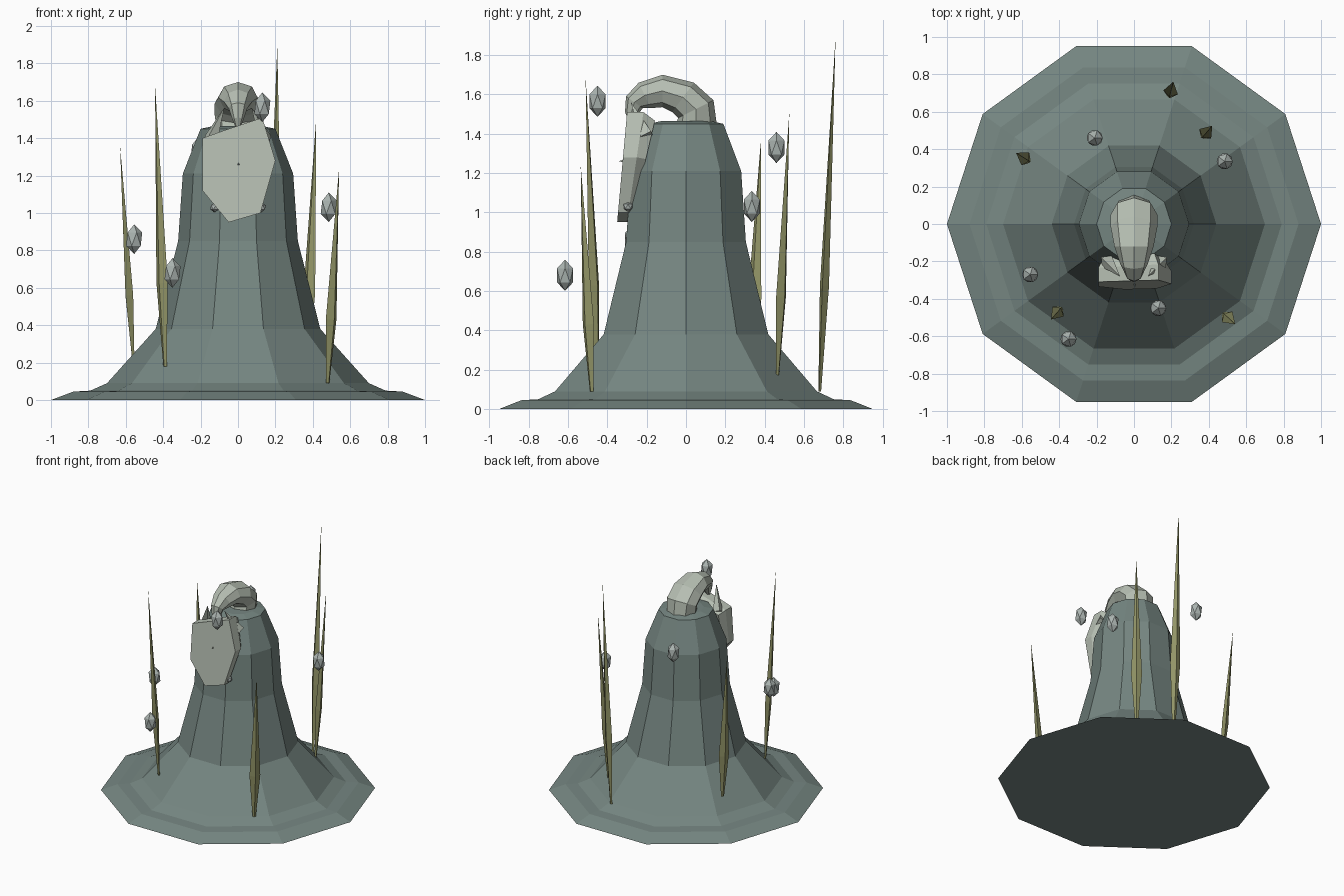
import bpy, bmesh, math
from mathutils import Vector

if "Cube" in bpy.data.objects:
    bpy.data.objects.remove(bpy.data.objects["Cube"])


def material(name, rgb):
    m = bpy.data.materials.new(name)
    m.diffuse_color = (*rgb, 1)
    m.use_nodes = True
    m.node_tree.nodes["Principled BSDF"].inputs["Base Color"].default_value = m.diffuse_color
    return m


STONE = material("grey_green", (0.18, 0.24, 0.222))
BONE = material("pale_bone", (0.47, 0.52, 0.45))
REED = material("olive", (0.29, 0.30, 0.135))
GEM = material("light_grey", (0.41, 0.46, 0.44))


def loft(name, rings, mat):
    """Skin a list of equal-length point rings and cap both ends."""
    bm = bmesh.new()
    loops = [[bm.verts.new(p) for p in ring] for ring in rings]
    n = len(loops[0])
    for a, b in zip(loops, loops[1:]):
        for i in range(n):
            j = (i + 1) % n
            bm.faces.new((a[i], a[j], b[j], b[i]))
    bm.faces.new(loops[0][::-1])
    bm.faces.new(loops[-1])
    bmesh.ops.remove_doubles(bm, verts=bm.verts, dist=1e-5)
    bmesh.ops.recalc_face_normals(bm, faces=bm.faces)
    me = bpy.data.meshes.new(name)
    bm.to_mesh(me)
    bm.free()
    me.materials.append(mat)
    ob = bpy.data.objects.new(name, me)
    bpy.context.collection.objects.link(ob)
    return ob


def ellipse(center, u, v, n):
    """Ring of n points around a center, spanned by half axes u and v."""
    return [Vector(center) + u * math.cos(2 * math.pi * i / n)
            + v * math.sin(2 * math.pi * i / n) for i in range(n)]


X, Y = Vector((1, 0, 0)), Vector((0, 1, 0))

# Ten-sided stump with a flared skirt
profile = [(1, 0), (0.88, 0.045), (0.79, 0.05), (0.70, 0.09), (0.44, 0.38),
           (0.32, 0.85), (0.295, 1.21), (0.20, 1.45), (0.13, 1.465)]
loft("stump", [ellipse((0, 0, z), X * r, Y * r, 10) for r, z in profile], STONE)

# Curved neck: outer y, z / inner y, z / half width
sections = [(0.16, 1.42, -0.06, 1.42, 0.11), (0.14, 1.57, -0.04, 1.48, 0.125),
            (0.04, 1.66, -0.07, 1.51, 0.125), (-0.12, 1.70, -0.12, 1.535, 0.105),
            (-0.24, 1.66, -0.18, 1.53, 0.075), (-0.305, 1.59, -0.22, 1.53, 0.05),
            (-0.31, 1.51, -0.25, 1.49, 0.03), (-0.285, 1.45, -0.275, 1.45, 0.01)]
rings = []
for oy, oz, iy, iz, w in sections:
    outer, inner = Vector((0, oy, oz)), Vector((0, iy, iz))
    rings.append(ellipse((outer + inner) / 2, (outer - inner) / 2, X * w, 8))
loft("curved_neck", rings, BONE)

# Hanging seven-sided shield, narrower at the back
outline = [(0.20, 1.28), (0.13, 1.51), (-0.05, 1.45), (-0.19, 1.40),
           (-0.19, 1.12), (-0.05, 0.95), (0.12, 1.00)]
front = [(x, -0.35 + 0.09 * (z - 0.95), z) for x, z in outline]
middle = [(x, y + 0.05 + 0.06 * (z - 0.95), z) for x, y, z in front]
back = [(x * 0.85, -0.26 + 0.2 * (z - 1.0), 1.22 + (z - 1.22) * 0.85)
        for x, z in outline]
loft("shield", [front, middle, back], BONE)


def spike(name, base, tip, ru, rv, mat, bulge=None, n=4):
    """Tapered spike, optionally widest partway up."""
    base, tip = Vector(base), Vector(tip)
    axis = (tip - base).normalized()
    out = Vector((base.x, base.y, 0)).normalized()
    side = out.cross(axis).normalized()
    out = axis.cross(side)
    stops = [(0, 0.3), (bulge, 1), (1, 0.01)] if bulge else [(0, 1), (1, 0.02)]
    loft(name, [ellipse(base.lerp(tip, t), side * ru * s, out * rv * s, n)
                for t, s in stops], mat)


# Claws on the shield's top and the nub in its middle
for s, label in ((-1, "left"), (1, "right")):
    spike("claw_" + label, (s * 0.145, -0.20, 1.39), (s * 0.075, -0.28, 1.56),
          0.045, 0.04, BONE)
spike("shield_nub", (0, -0.30, 1.26), (0.005, -0.34, 1.26), 0.018, 0.018, BONE, n=3)

# Leaning reeds: base and tip
reeds = [((0.19, 0.68, 0.09), (0.21, 0.76, 1.88)),
         ((0.365, 0.465, 0.17), (0.418, 0.525, 1.50)),
         ((-0.56, 0.335, 0.22), (-0.63, 0.38, 1.35)),
         ((-0.39, -0.45, 0.18), (-0.443, -0.51, 1.67)),
         ((0.48, -0.48, 0.09), (0.54, -0.535, 1.23))]
for i, (base, tip) in enumerate(reeds):
    spike(f"reed_{i + 1}", base, tip, 0.04, 0.024, REED, bulge=0.3)

# Floating stretched gems, then two small ones behind the shield
gems = [(-0.21, 0.46, 1.33, 1), (0.485, 0.335, 1.03, 1), (-0.555, -0.27, 0.86, 1),
        (-0.35, -0.615, 0.68, 1), (0.13, -0.45, 1.565, 1),
        (-0.125, -0.295, 1.03, 0.55), (0.125, -0.295, 1.03, 0.55)]
for i, (x, y, z, s) in enumerate(gems):
    bpy.ops.mesh.primitive_ico_sphere_add(subdivisions=1, radius=0.048 * s,
                                          location=(x, y, z))
    ob = bpy.context.object
    ob.name = f"gem_{i + 1}"
    ob.scale.z = 1.65 if s == 1 else 1
    ob.data.materials.append(GEM)
